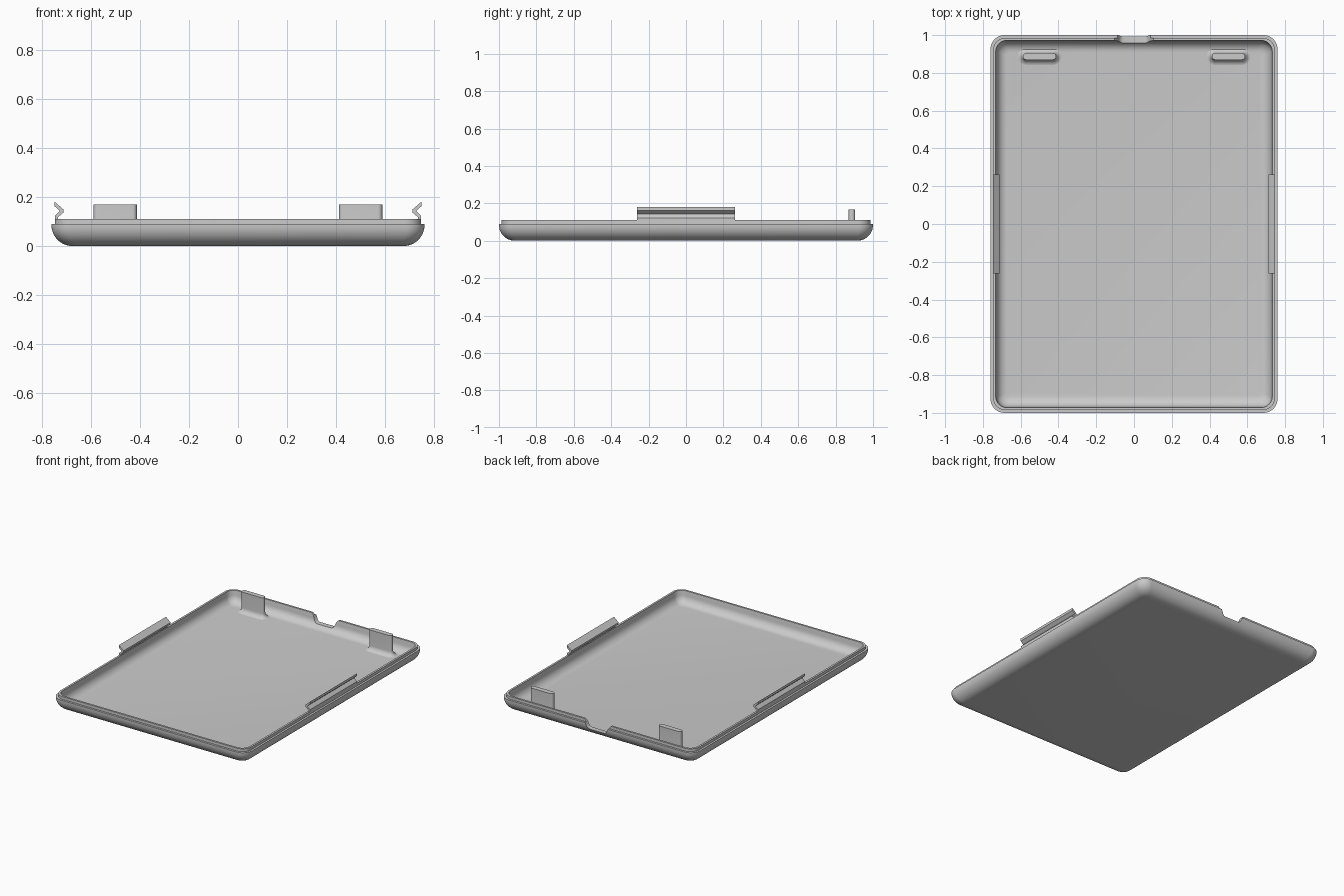
import bpy, bmesh, math
from mathutils import Vector

old = bpy.data.objects.get("Cube")
if old:
    bpy.data.objects.remove(old, do_unlink=True)

# One grey plastic for every part
grey = bpy.data.materials.new("grey plastic")
grey.use_nodes = True
colour = (0.6, 0.6, 0.6, 1)
grey.diffuse_color = colour
grey.node_tree.nodes["Principled BSDF"].inputs["Base Color"].default_value = colour

HALF_X, HALF_Y, CORNER = 0.76, 1.0, 0.075


def rounded_rect(hx, hy, r, z, steps=10):
    """Closed outline of a rectangle with round corners."""
    pts = []
    for k, (sx, sy) in enumerate([(1, 1), (-1, 1), (-1, -1), (1, -1)]):
        for i in range(steps + 1):
            a = math.pi / 2 * (k + i / steps)
            pts.append(Vector((sx * (hx - r) + r * math.cos(a),
                               sy * (hy - r) + r * math.sin(a), z)))
    return pts


def loft(name, rings, centre=(0, 0, 0), angle=35):
    """Skin a stack of equal outlines and cap both ends."""
    bm = bmesh.new()
    loops = [[bm.verts.new(p + Vector(centre)) for p in ring] for ring in rings]
    n = len(loops[0])
    for a, b in zip(loops, loops[1:]):
        for i in range(n):
            j = (i + 1) % n
            bm.faces.new((a[i], a[j], b[j], b[i]))
    bm.faces.new(loops[0][::-1])
    bm.faces.new(loops[-1])
    bmesh.ops.recalc_face_normals(bm, faces=bm.faces)
    mesh = bpy.data.meshes.new(name)
    bm.to_mesh(mesh)
    bm.free()
    mesh.materials.append(grey)
    ob = bpy.data.objects.new(name, mesh)
    bpy.context.collection.objects.link(ob)
    smooth(ob, angle)
    return ob


def smooth(ob, angle=35):
    bpy.ops.object.select_all(action='DESELECT')
    ob.select_set(True)
    bpy.context.view_layer.objects.active = ob
    bpy.ops.object.shade_smooth_by_angle(angle=math.radians(angle))


# Tray section as (inset, height): outer curve, stepped lip, inner fillet
section = []
for i in range(11):
    a = math.pi / 2 * i / 10
    section.append((0.085 * (1 - math.sin(a)), 0.085 * (1 - math.cos(a))))
section += [(0, 0.09), (0.014, 0.09), (0.014, 0.11), (0.028, 0.11)]
for i in range(9):
    a = math.pi / 2 * i / 8
    section.append((0.032 + 0.058 * (1 - math.cos(a)), 0.083 - 0.058 * math.sin(a)))

tray = loft("cover_tray", [rounded_rect(HALF_X - d, HALF_Y - d, max(CORNER - d * 0.6, 0.01), z)
                           for d, z in section])

# Finger notch in the back edge, with flared shoulders
half = [(0.055, 0.05), (0.066, 0.053), (0.075, 0.062), (0.083, 0.077),
        (0.091, 0.097), (0.105, 0.111), (0.105, 0.14)]
outline = half + [(-x, z) for x, z in reversed(half)]
cutter = loft("notch_cutter", [[Vector((x, y, z)) for x, z in outline] for y in (0.93, 1.05)])
cutter.hide_render = True
cut = tray.modifiers.new("notch", 'BOOLEAN')
cut.object = cutter
cut.operation = 'DIFFERENCE'
cut.solver = 'EXACT'
bpy.context.view_layer.objects.active = tray
bpy.ops.object.modifier_apply(modifier="notch")
bpy.data.objects.remove(cutter, do_unlink=True)
smooth(tray)

# Spring clip section, for the left side
clip = [(0.734, 0.10), (0.734, 0.117), (0.711, 0.136), (0.711, 0.149), (0.747, 0.18),
        (0.747, 0.162), (0.726, 0.143), (0.746, 0.122), (0.746, 0.10)]

for side, s in (("left", 1), ("right", -1)):
    loft(side + "_clip", [[Vector((s * x, y, z)) for x, z in clip]
                          for y in (-0.263, 0.263)], angle=20)
    # Upright tab with a concave flare at its foot
    rings = []
    for i in range(9):
        a = math.pi / 2 * i / 8
        grow = 0.035 * (1 - math.sin(a))
        z = 0.024 + 0.035 * (1 - math.cos(a))
        rings.append(rounded_rect(0.088 + grow, 0.0175 + grow, 0.0174 + grow, z))
    rings.append(rounded_rect(0.088, 0.0175, 0.0174, 0.168))
    loft(side + "_tab", rings, (s * 0.5, 0.887, 0))
